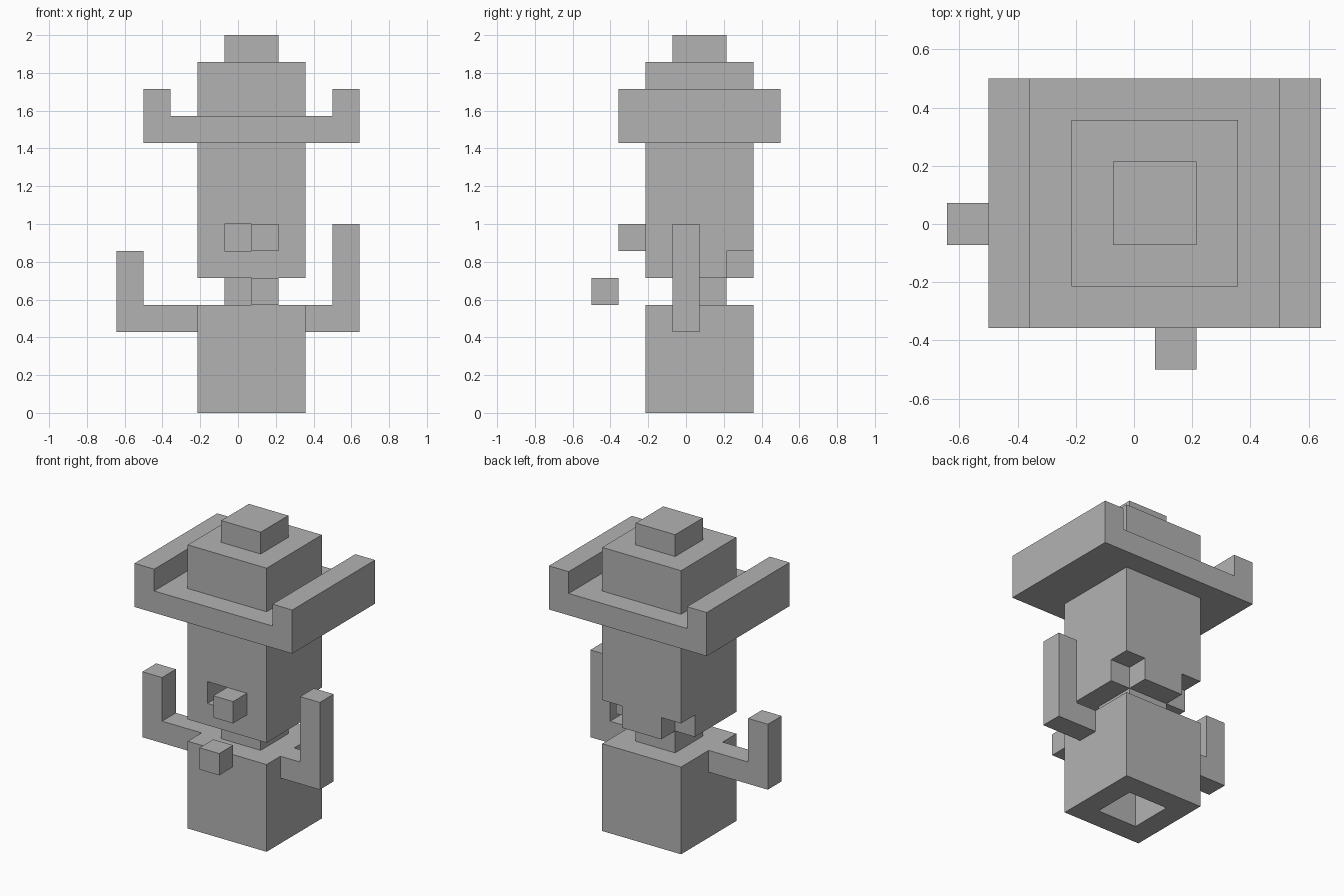
import bpy
import bmesh
from mathutils import Vector

U = 2 / 14  # one block

default = bpy.data.objects.get("Cube")
if default:
    bpy.data.objects.remove(default, do_unlink=True)

grey = bpy.data.materials.new("plain grey")
grey.use_nodes = True
grey.diffuse_color = (0.45, 0.45, 0.45, 1)
grey.node_tree.nodes["Principled BSDF"].inputs["Base Color"].default_value = grey.diffuse_color


def extrude_profile(name, outline, y0, y1):
    """Flat-shaded prism: an x-z outline in blocks, extruded from y0 to y1."""
    bm = bmesh.new()
    face = bm.faces.new([bm.verts.new((x * U, y0 * U, z * U)) for x, z in outline])
    grown = bmesh.ops.extrude_face_region(bm, geom=[face])["geom"]
    bmesh.ops.translate(bm, vec=Vector((0, (y1 - y0) * U, 0)),
                        verts=[v for v in grown if isinstance(v, bmesh.types.BMVert)])
    bmesh.ops.recalc_face_normals(bm, faces=bm.faces)
    mesh = bpy.data.meshes.new(name)
    bm.to_mesh(mesh)
    bm.free()
    mesh.materials.append(grey)
    obj = bpy.data.objects.new(name, mesh)
    bpy.context.collection.objects.link(obj)
    return obj


def box(name, x, y, z):
    """Box from (low, high) pairs in blocks."""
    outline = [(x[0], z[0]), (x[1], z[0]), (x[1], z[1]), (x[0], z[1])]
    return extrude_profile(name, outline, *y)


def carve(obj, x, y, z):
    """Cut a box out of obj and bake the result."""
    cutter = box("cutter", x, y, z)
    cutter.hide_render = True
    mod = obj.modifiers.new("cut", "BOOLEAN")
    mod.operation = "DIFFERENCE"
    mod.solver = "EXACT"
    mod.object = cutter
    graph = bpy.context.evaluated_depsgraph_get()
    baked = bpy.data.meshes.new_from_object(obj.evaluated_get(graph))
    obj.modifiers.clear()
    obj.data = baked
    bpy.data.objects.remove(cutter, do_unlink=True)


WIDE = (-1.5, 2.5)    # body, head and crown
NARROW = (-0.5, 1.5)  # neck, cavities and hat top

# Hollow body, open underneath, with the neck as its lid
body = box("body", WIDE, WIDE, (0, 4))
carve(body, NARROW, NARROW, (-1, 5))
box("neck", NARROW, NARROW, (4, 5))

# Hollow head with an eye hole and two notched back corners
head = box("head", WIDE, WIDE, (5, 10))
carve(head, NARROW, NARROW, (4, 11))
carve(head, (-0.5, 0.5), (-2, 0), (6, 7))
for corner in ((-2, -0.5), (1.5, 3)):
    carve(head, corner, (1.5, 3), (4, 6))

# Nose and the loose block in front
box("nose", (0.5, 1.5), (-2.5, -1.5), (6, 7))
box("floating_block", (0.5, 1.5), (-3.5, -2.5), (4, 5))

# Bent arms: side, shoulder position, hand height
for name, side, shoulder, top in (("right_arm", -1, 1.5, 6), ("left_arm", 1, 2.5, 7)):
    outline = [(shoulder, 3), (4.5, 3), (4.5, top), (3.5, top), (3.5, 4), (shoulder, 4)]
    extrude_profile(name, [(side * x, z) for x, z in outline], -0.5, 0.5)

# Hat: brim with turned-up sides, crown and top
brim = [(-3.5, 10), (4.5, 10), (4.5, 12), (3.5, 12),
        (3.5, 11), (-2.5, 11), (-2.5, 12), (-3.5, 12)]
extrude_profile("hat_brim", brim, -2.5, 3.5)
box("hat_crown", WIDE, WIDE, (11, 13))
box("hat_top", NARROW, NARROW, (13, 14))
